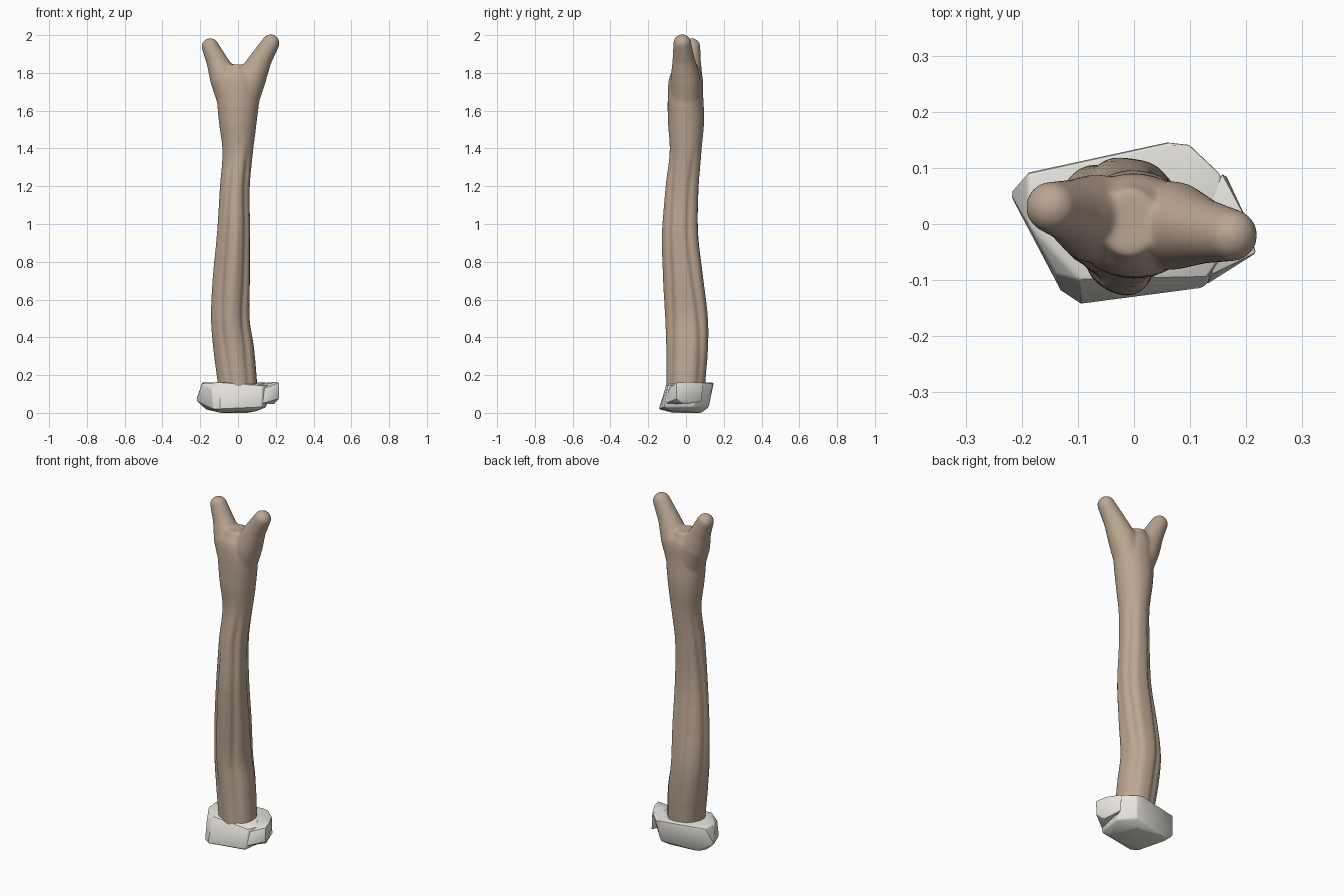
import bpy, bmesh, math
from mathutils import Vector

if "Cube" in bpy.data.objects:
    bpy.data.objects.remove(bpy.data.objects["Cube"])


def make_object(name, bm):
    me = bpy.data.meshes.new(name)
    bmesh.ops.recalc_face_normals(bm, faces=bm.faces)
    bm.to_mesh(me)
    bm.free()
    ob = bpy.data.objects.new(name, me)
    bpy.context.collection.objects.link(ob)
    return ob


def apply_mods(ob):
    bpy.ops.object.select_all(action='DESELECT')
    ob.select_set(True)
    bpy.context.view_layer.objects.active = ob
    for m in list(ob.modifiers):
        bpy.ops.object.modifier_apply(modifier=m.name)


def colour(name, rgb):
    mat = bpy.data.materials.new(name)
    mat.diffuse_color = (*rgb, 1)
    mat.use_nodes = True
    mat.node_tree.nodes["Principled BSDF"].inputs["Base Color"].default_value = mat.diffuse_color
    return mat


def skin(bm, rings):
    loops = [[bm.verts.new(p) for p in ring] for ring in rings]
    n = len(loops[0])
    for a, b in zip(loops, loops[1:]):
        for i in range(n):
            bm.faces.new((a[i], a[(i + 1) % n], b[(i + 1) % n], b[i]))
    bm.faces.new(loops[0][::-1])
    bm.faces.new(loops[-1])


def sample(rows, z):
    # smooth interpolation of profile rows keyed by height
    n = len(rows)
    k = max(i for i in range(n - 1) if rows[i][0] <= z or i == 0)
    p = [rows[min(max(k + j, 0), n - 1)] for j in (-1, 0, 1, 2)]
    t = (z - p[1][0]) / (p[2][0] - p[1][0])
    return [0.5 * (2 * b + (c - a) * t + (2 * a - 5 * b + 4 * c - d) * t * t
                   + (3 * b - a - 3 * c + d) * t ** 3) for a, b, c, d in zip(*p)][1:]


def bell(a, c, w):
    d = (a - c + math.pi) % (2 * math.pi) - math.pi
    return math.exp(-(d / w) ** 2)


# Trunk: height, left, right, front, back extents
TRUNK = [(0.13, -.105, .103, -.100, .100), (0.34, -.130, .087, -.100, .115),
         (0.50, -.143, .063, -.105, .114), (0.70, -.136, .064, -.116, .090),
         (0.95, -.112, .064, -.123, .062), (1.20, -.095, .062, -.105, .065),
         (1.38, -.082, .079, -.086, .081), (1.55, -.102, .100, -.096, .096),
         (1.70, -.112, .114, -.096, .090), (1.78, -.095, .090, -.088, .088),
         (1.845, -.058, .040, -.055, .062)]
# Grooves: angle, depth, width (negative depth is a ridge)
GROOVES = [(-2.05, .11, .14), (-0.85, .14, .16), (-0.1, .05, .2), (0.6, .11, .14),
           (1.95, .12, .14), (2.75, .08, .16), (-1.4, -.05, .2), (1.1, -.05, .2)]

N, TOP = 96, 1.845
bm = bmesh.new()
rings = []
for k in range(63):
    z = 0.13 + (TOP - 0.13) * k / 62
    l, r, f, b = sample(TRUNK, z)
    fade = min(1, max(0, (1.42 - z) / .15)) * min(1, .35 + z)
    lean = math.exp(-((z - .8) / .4) ** 2)
    ring = []
    for i in range(N):
        a = 2 * math.pi * i / N
        s = 1 + fade * .02
        for a0, depth, w in GROOVES:
            s -= fade * depth * bell(a, a0 + .12 * math.sin(3.5 * z + a0 * 2), w)
        s += lean * (.07 * bell(a, .8, .45) - .21 * bell(a, -2.4, .5))
        ring.append(((l + r) / 2 + (r - l) / 2 * s * math.cos(a),
                     (f + b) / 2 + (b - f) / 2 * s * math.sin(a), z))
    rings.append(ring)
skin(bm, rings)


# Fork prongs: tapered round-ended tubes
def prong(path):
    pts = [Vector(p[:3]) for p in path]
    rad = [p[3] for p in path]
    tip = (pts[-1] - pts[-2]).normalized()
    end, r = pts[-1].copy(), rad[-1]
    for j in range(1, 7):
        t = math.radians(14 * j)
        pts.append(end + tip * r * math.sin(t))
        rad.append(r * math.cos(t))
    rings = []
    for i, c in enumerate(pts):
        d = (pts[min(i + 1, len(pts) - 1)] - pts[max(i - 1, 0)]).normalized()
        u = d.cross(Vector((0, 1, 0))).normalized()
        v = d.cross(u)
        rings.append([c + (u * math.cos(2 * math.pi * k / 32)
                           + v * math.sin(2 * math.pi * k / 32)) * rad[i] for k in range(32)])
    skin(bm, rings)


prong([(-.025, 0, 1.64, .08), (-.070, .010, 1.77, .079),
       (-.113, .023, 1.865, .056), (-.147, .030, 1.938, .046)])
prong([(.025, 0, 1.64, .08), (.070, -.003, 1.77, .079),
       (.123, -.013, 1.875, .058), (.173, -.020, 1.957, .047)])
post = make_object("forked_post", bm)
m = post.modifiers.new("fuse", 'REMESH')
m.mode, m.voxel_size = 'VOXEL', 0.007
m = post.modifiers.new("soften", 'SMOOTH')
m.factor, m.iterations = 0.5, 9
apply_mods(post)
bpy.ops.object.shade_smooth_by_angle(angle=math.radians(50))
post.data.materials.append(colour("wood", (0.5, 0.38, 0.29)))


# Stone base: faceted hulls
grey = colour("pale_stone", (0.8, 0.78, 0.73))


def stone(name, pts, bevel):
    bm = bmesh.new()
    vs = [bm.verts.new(p) for p in pts]
    res = bmesh.ops.convex_hull(bm, input=vs)
    bmesh.ops.delete(bm, geom=[g for g in set(res["geom_interior"] + res["geom_unused"])
                               if isinstance(g, bmesh.types.BMVert)], context='VERTS')
    bmesh.ops.dissolve_limit(bm, angle_limit=.05, verts=bm.verts, edges=bm.edges)
    ob = make_object(name, bm)
    m = ob.modifiers.new("worn_edges", 'BEVEL')
    m.width, m.segments, m.limit_method = bevel, 2, 'ANGLE'
    apply_mods(ob)
    bpy.ops.object.shade_smooth_by_angle(angle=math.radians(25))
    ob.data.materials.append(grey)


stone("base_stone", [
    (-.222, .055, .065), (-.19, .092, .16), (.06, .147, .16), (.10, .142, .155),
    (.155, .09, .16), (.175, -.03, .15), (.13, -.095, .145), (-.095, -.10, .162),
    (-.14, -.09, .13), (-.19, .0, .155), (-.13, -.12, .02), (-.095, -.144, .02),
    (.127, -.114, .03), (.10, -.08, .01), (.15, .04, .03), (.08, .12, .03),
    (-.14, .09, .015), (-.17, .05, .018), (.05, .08, 0), (-.09, -.07, .0)], .007)
stone("stone_chip", [
    (.217, -.052, .16), (.217, -.05, .075), (.20, .01, .165), (.157, .09, .16),
    (.165, .085, .06), (.19, -.01, .045), (.12, .0, .155), (.12, -.02, .06),
    (.13, -.107, .05), (.14, -.09, .13)], .003)
